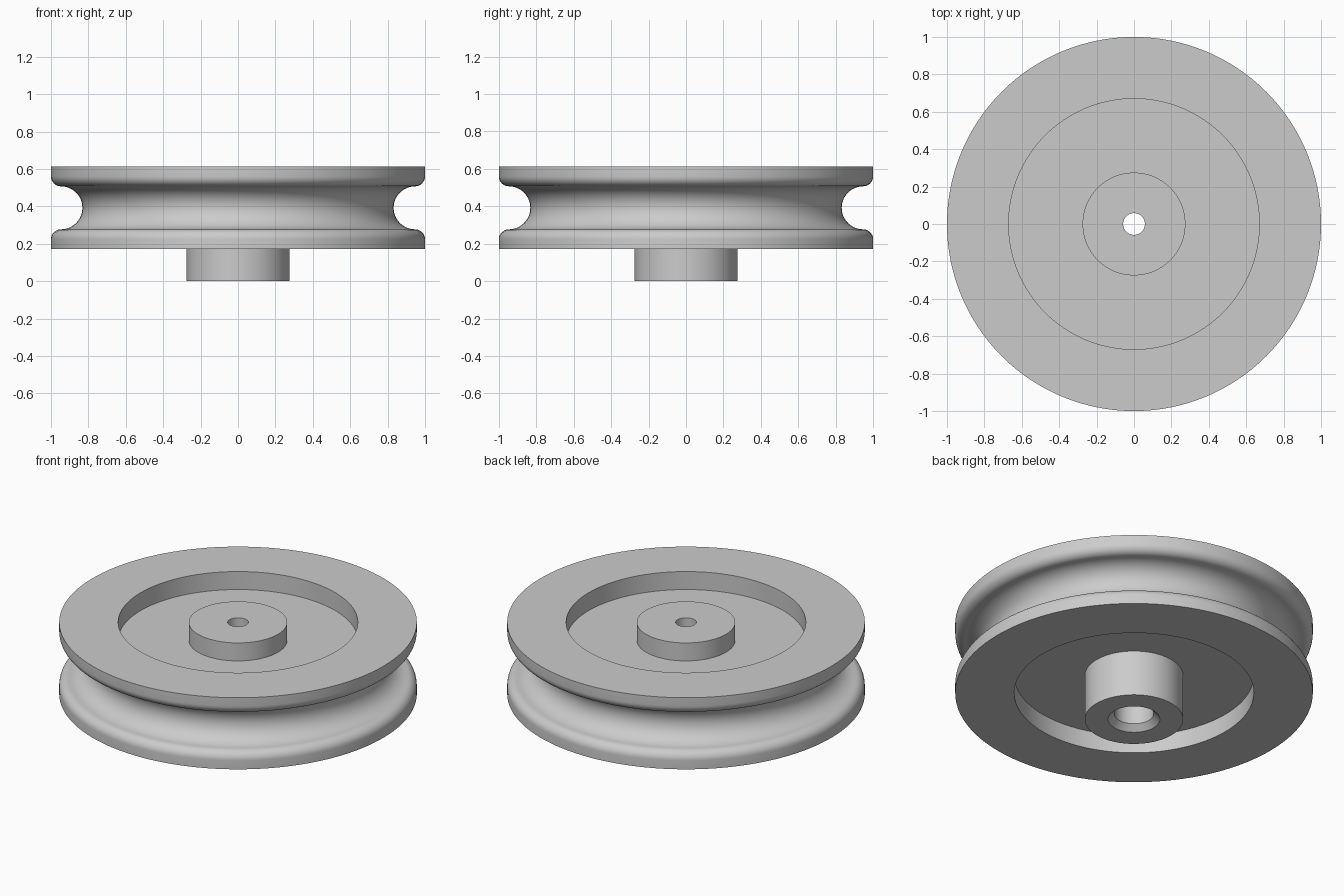
import bpy, bmesh
from math import sin, cos, pi, radians

cube = bpy.data.objects.get("Cube")
if cube:
    bpy.data.objects.remove(cube, do_unlink=True)

SEGMENTS = 128
TOP, BOTTOM = 0.613, 0.171            # rim faces
MID = (TOP + BOTTOM) / 2
RECESS = 0.111                        # depth of the dish on each side
RIM_R, DISH_R, HUB_R = 1.0, 0.67, 0.275
GROOVE_R, FILLET_R = 0.115, 0.053
BORE_R, COUNTERBORE_R, CHAMFER = 0.058, 0.11, 0.035

metal = bpy.data.materials.new("light grey metal")
metal.use_nodes = True
GREY = (0.6, 0.6, 0.6, 1.0)
metal.diffuse_color = GREY
metal.node_tree.nodes["Principled BSDF"].inputs["Base Color"].default_value = GREY


def arc(r, z, radius, start, end, steps):
    """Points of an arc in the (radius, height) plane, angles in degrees."""
    angles = [radians(start + (end - start) * i / steps) for i in range(steps + 1)]
    return [(r + radius * cos(a), z + radius * sin(a)) for a in angles]


def lathe(name, section):
    """Spin a closed (radius, height) section around the z axis."""
    bm = bmesh.new()
    rings = []
    for i in range(SEGMENTS):
        a = 2 * pi * i / SEGMENTS
        rings.append([bm.verts.new((r * cos(a), r * sin(a), z)) for r, z in section])
    n = len(section)
    for i in range(SEGMENTS):
        here, after = rings[i], rings[(i + 1) % SEGMENTS]
        for j in range(n):
            k = (j + 1) % n
            bm.faces.new((here[j], after[j], after[k], here[k]))
    bmesh.ops.recalc_face_normals(bm, faces=bm.faces)
    mesh = bpy.data.meshes.new(name)
    bm.to_mesh(mesh)
    bm.free()
    mesh.materials.append(metal)
    obj = bpy.data.objects.new(name, mesh)
    bpy.context.collection.objects.link(obj)
    bpy.ops.object.select_all(action='DESELECT')
    obj.select_set(True)
    bpy.context.view_layer.objects.active = obj
    bpy.ops.object.shade_smooth_by_angle(angle=radians(30))
    return obj


# Rope groove between two rounded rim flanges
edge_r = RIM_R - FILLET_R
lift = GROOVE_R + FILLET_R
lower_fillet = arc(edge_r, MID - lift, FILLET_R, 0, 90, 8)
groove = arc(edge_r, MID, GROOVE_R, 270, 90, 24)
upper_fillet = arc(edge_r, MID + lift, FILLET_R, 270, 360, 8)

# Dished upper side and hub top
upper_side = [(RIM_R, TOP), (DISH_R, TOP), (DISH_R, TOP - RECESS),
              (HUB_R, TOP - RECESS), (HUB_R, TOP)]

# Stepped bore with a chamfered mouth below
bore = [(BORE_R, TOP), (BORE_R, MID), (COUNTERBORE_R, MID),
        (COUNTERBORE_R, CHAMFER), (COUNTERBORE_R + CHAMFER, 0)]

# Long lower hub and dished lower side
lower_side = [(HUB_R, 0), (HUB_R, BOTTOM + RECESS), (DISH_R, BOTTOM + RECESS),
              (DISH_R, BOTTOM), (RIM_R, BOTTOM)]

lathe("pulley_wheel", lower_fillet + groove[1:] + upper_fillet[1:]
      + upper_side + bore + lower_side)
